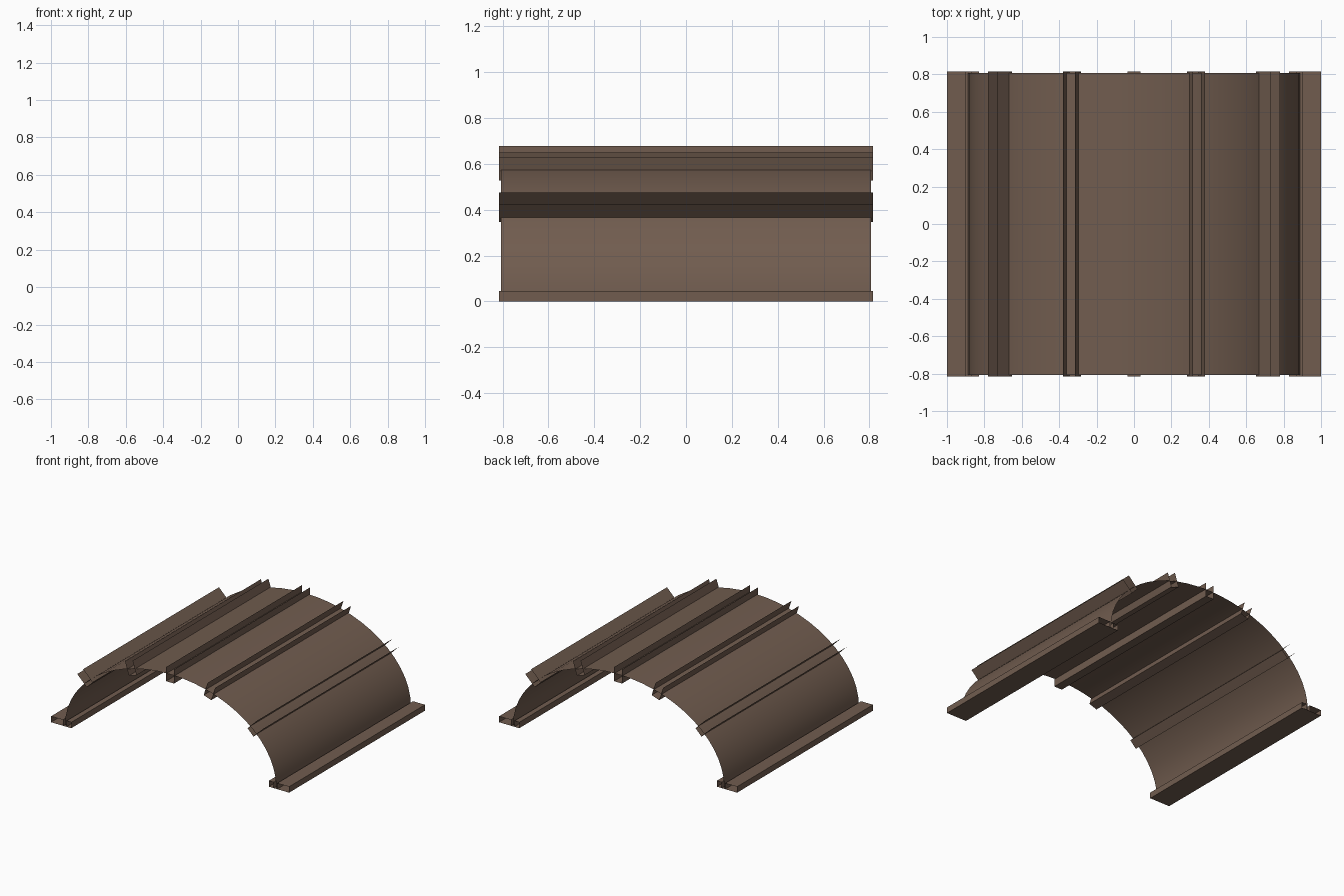
import bpy, math

if "Cube" in bpy.data.objects:
    bpy.data.objects.remove(bpy.data.objects["Cube"])

brown = bpy.data.materials.new("weathered_brown")
brown.diffuse_color = (0.165, 0.108, 0.078, 1)
brown.use_nodes = True
brown.node_tree.nodes["Principled BSDF"].inputs["Base Color"].default_value = brown.diffuse_color


def extrude(name, profiles, half, smooth=False):
    """Sweep open x-z profiles along y as thin sheet metal."""
    verts, faces = [], []
    for prof in profiles:
        b = len(verts)
        for x, z in prof:
            verts += [(x, -half, z), (x, half, z)]
        for i in range(len(prof) - 1):
            k = b + 2 * i
            faces.append((k, k + 1, k + 3, k + 2))
    me = bpy.data.meshes.new(name)
    me.from_pydata(verts, [], faces)
    me.materials.append(brown)
    if smooth:
        for p in me.polygons:
            p.use_smooth = True
    ob = bpy.data.objects.new(name, me)
    bpy.context.collection.objects.link(ob)
    return ob


# curved arch sheet, half an ellipse, open at both ends
N = 28
arch = [(-0.887 * math.cos(math.pi * i / N), 0.006 + 0.622 * math.sin(math.pi * i / N))
        for i in range(N + 1)]
extrude("arch_sheet", [arch], 0.808, True)


# U-shaped ribs straddling the sheet, opening outward
def rib(name, cx, cz, deg, length=0.107, width=0.067):
    """cx, cz: midpoint between the two outer flange tips."""
    a = math.radians(deg)
    out = (math.sin(a), math.cos(a))
    tan = (math.cos(a), -math.sin(a))
    pts = []
    for s, d in ((-1, 0), (-1, 1), (1, 1), (1, 0)):
        pts.append((cx + tan[0] * s * width / 2 - out[0] * d * length,
                    cz + tan[1] * s * width / 2 - out[1] * d * length))
    extrude(name, [pts], 0.815)


rib("crown_rib", 0, 0.677, 0)
for side, s in (("left", -1), ("right", 1)):
    rib(side + "_upper_rib", s * 0.347, 0.64, s * 18)
    rib(side + "_lower_rib", s * 0.755, 0.45, s * 45, 0.112, 0.07)
    # foot rail with a slot that receives the sheet
    rail = [(0.90, 0.0), (0.90, 0.045), (1.0, 0.045), (1.0, 0.0),
            (0.83, 0.0), (0.83, 0.045), (0.87, 0.045), (0.87, 0.0)]
    extrude(side + "_foot_rail", [[(s * x, z) for x, z in rail]], 0.815)
